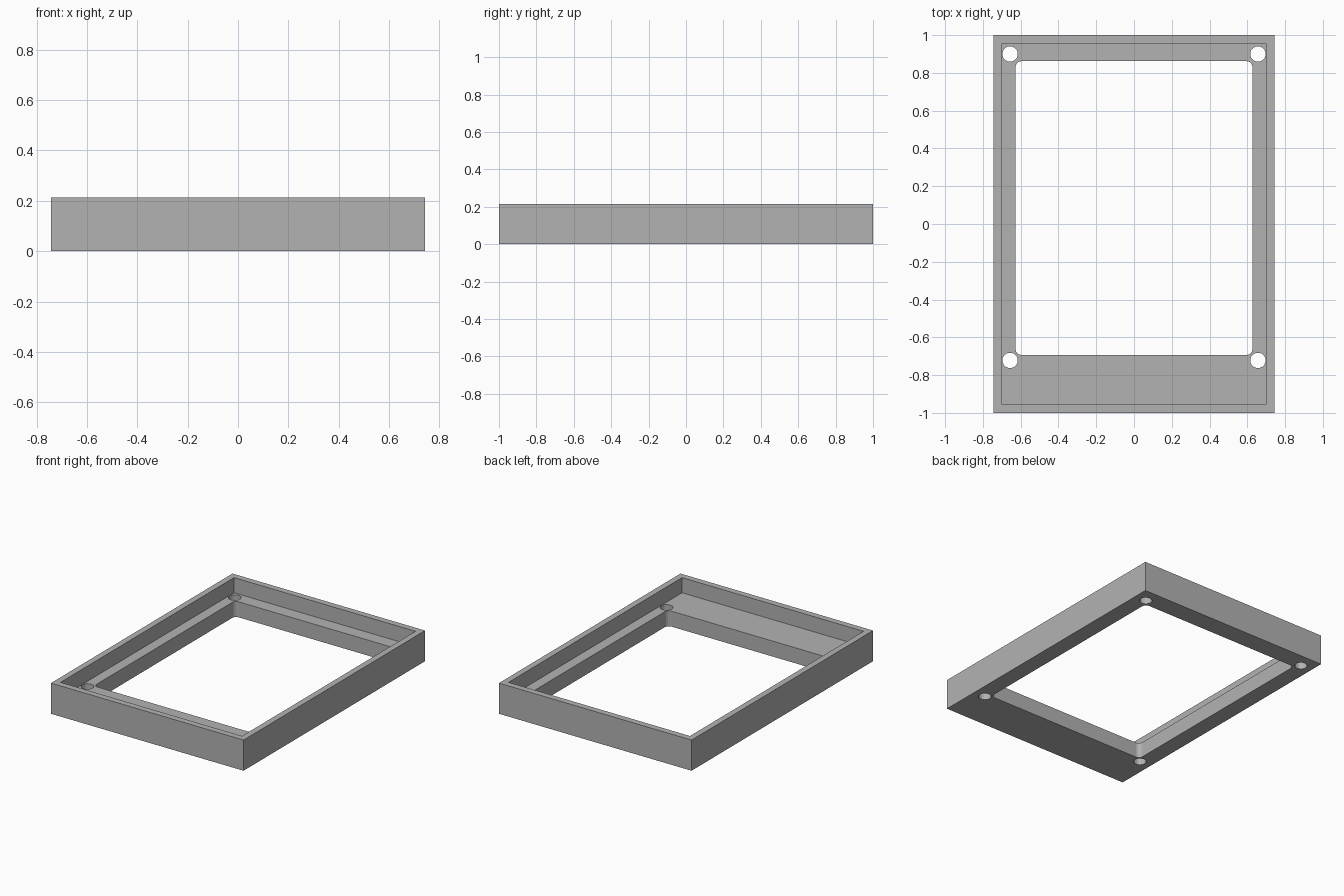
import bpy, bmesh, math

if "Cube" in bpy.data.objects:
    bpy.data.objects.remove(bpy.data.objects["Cube"], do_unlink=True)

HALF_X, HALF_Y, HEIGHT = 0.743, 1.0, 0.214
FLOOR = 0.108
OVER = 0.05  # overshoot of the cutters

grey = bpy.data.materials.new("plain_grey")
grey.use_nodes = True
grey.diffuse_color = (0.45, 0.45, 0.45, 1)
grey.node_tree.nodes["Principled BSDF"].inputs["Base Color"].default_value = (0.45, 0.45, 0.45, 1)


def prism(name, outline, z0, z1):
    """Extrude a closed outline of (x, y) points from z0 to z1."""
    bm = bmesh.new()
    face = bm.faces.new([bm.verts.new((x, y, z0)) for x, y in outline])
    grown = bmesh.ops.extrude_face_region(bm, geom=[face])["geom"]
    top = [v for v in grown if isinstance(v, bmesh.types.BMVert)]
    bmesh.ops.translate(bm, verts=top, vec=(0, 0, z1 - z0))
    bmesh.ops.recalc_face_normals(bm, faces=bm.faces)
    mesh = bpy.data.meshes.new(name)
    bm.to_mesh(mesh)
    bm.free()
    mesh.materials.append(grey)
    obj = bpy.data.objects.new(name, mesh)
    bpy.context.collection.objects.link(obj)
    return obj


def rectangle(hx, y0, y1):
    return [(-hx, y0), (hx, y0), (hx, y1), (-hx, y1)]


def circle(cx, cy, r, sides=16):
    angles = [math.tau * (i + 0.5) / sides for i in range(sides)]
    return [(cx + r * math.cos(a), cy + r * math.sin(a)) for a in angles]


def rounded_rectangle(hx, y0, y1, r, steps=4):
    centres = [(hx - r, y1 - r), (r - hx, y1 - r), (r - hx, y0 + r), (hx - r, y0 + r)]
    points = []
    for quarter, (cx, cy) in enumerate(centres):
        for i in range(steps + 1):
            a = math.pi / 2 * (quarter + i / steps)
            points.append((cx + r * math.cos(a), cy + r * math.sin(a)))
    return points


# Solid block for the frame
frame = prism("bezel_frame", rectangle(HALF_X, -HALF_Y, HALF_Y), 0, HEIGHT)

# Recess, window and four screw holes
cutters = [
    prism("recess_cutter", rectangle(0.70, -0.956, 0.956), FLOOR, HEIGHT + OVER),
    prism("window_cutter", rounded_rectangle(0.627, -0.693, 0.862, 0.03), -OVER, HEIGHT + OVER),
]
for x in (-0.656, 0.656):
    for y in (-0.722, 0.90):
        cutters.append(prism("screw_hole_cutter", circle(x, y, 0.041), -OVER, HEIGHT + OVER))

for cutter in cutters:
    cutter.hide_render = True
    mod = frame.modifiers.new(cutter.name, "BOOLEAN")
    mod.operation = "DIFFERENCE"
    mod.solver = "EXACT"
    mod.object = cutter

# Bake the cuts and drop the cutters
depsgraph = bpy.context.evaluated_depsgraph_get()
cut_mesh = bpy.data.meshes.new_from_object(frame.evaluated_get(depsgraph))
frame.modifiers.clear()
frame.data = cut_mesh
for cutter in cutters:
    bpy.data.objects.remove(cutter, do_unlink=True)
